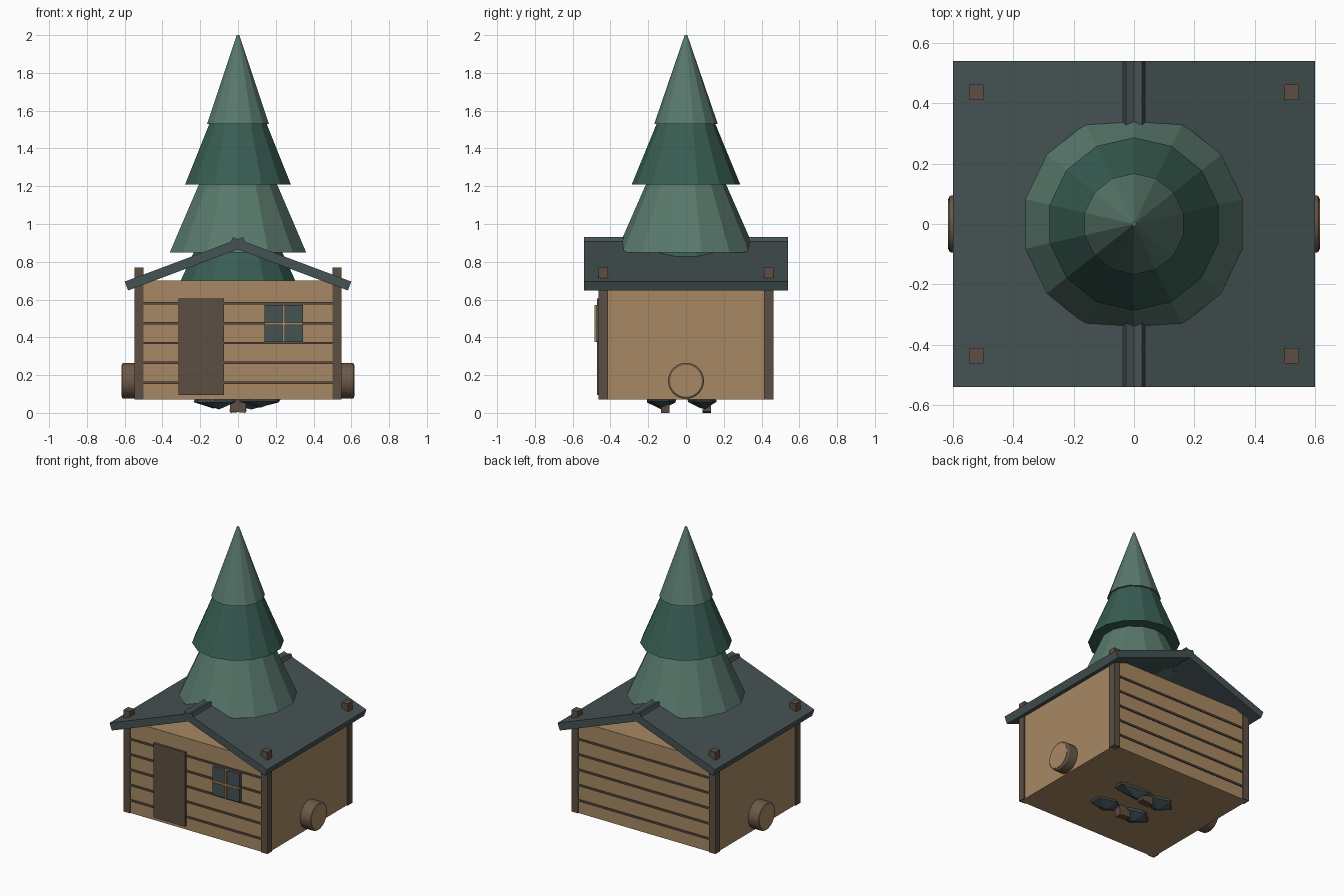
import bpy, bmesh, math, random
from mathutils import Vector

if "Cube" in bpy.data.objects:
    bpy.data.objects.remove(bpy.data.objects["Cube"])

random.seed(4)


def material(name, rgb):
    m = bpy.data.materials.new(name)
    m.diffuse_color = (*rgb, 1)
    m.use_nodes = True
    m.node_tree.nodes["Principled BSDF"].inputs["Base Color"].default_value = m.diffuse_color
    return m


TAN = material("tan_wood", (0.39, 0.25, 0.125))
BROWN = material("dark_wood", (0.11, 0.078, 0.055))
BARK = material("bark", (0.15, 0.10, 0.065))
SLATE = material("slate", (0.06, 0.085, 0.088))
LIGHT = material("light_needles", (0.10, 0.19, 0.15))
DARK = material("dark_needles", (0.04, 0.11, 0.085))


def finish(bm, name, mat):
    bmesh.ops.recalc_face_normals(bm, faces=bm.faces)
    mesh = bpy.data.meshes.new(name)
    bm.to_mesh(mesh)
    bm.free()
    ob = bpy.data.objects.new(name, mesh)
    bpy.context.collection.objects.link(ob)
    mesh.materials.append(mat)
    return ob


def box(name, lo, hi, mat):
    lo, hi = Vector(lo), Vector(hi)
    bm = bmesh.new()
    bmesh.ops.create_cube(bm, size=1)
    for v in bm.verts:
        v.co = Vector([c * s for c, s in zip(v.co, hi - lo)]) + (lo + hi) / 2
    return finish(bm, name, mat)


def cone(name, r1, r2, z1, z2, mat, sides=14):
    # a corner of each tier lies on the y axis
    bm = bmesh.new()
    rings = [[bm.verts.new((r * math.sin(2 * math.pi * i / sides),
                            r * math.cos(2 * math.pi * i / sides), z))
              for i in range(sides)] for r, z in ((r1, z1), (r2, z2))]
    a, b = rings
    for i in range(sides):
        j = (i + 1) % sides
        bm.faces.new((a[i], a[j], b[j], b[i]))
    bm.faces.new(a)
    bm.faces.new(b)
    return finish(bm, name, mat)


def extrude_y(name, profile, y1, y2, mat):
    bm = bmesh.new()
    f = bm.faces.new([bm.verts.new((x, y1, z)) for x, z in profile])
    ext = bmesh.ops.extrude_face_region(bm, geom=[f])
    bmesh.ops.translate(bm, vec=(0, y2 - y1, 0),
                        verts=[g for g in ext["geom"] if isinstance(g, bmesh.types.BMVert)])
    return finish(bm, name, mat)


def log_part(name, r, x1, x2, mat, bevel):
    bpy.ops.mesh.primitive_cylinder_add(vertices=32, radius=r, depth=abs(x2 - x1),
                                        location=((x1 + x2) / 2, 0, 0.17),
                                        rotation=(0, math.pi / 2, 0))
    ob = bpy.context.object
    ob.name = name
    ob.data.materials.append(mat)
    if bevel:
        mod = ob.modifiers.new("rounded_rim", "BEVEL")
        mod.width, mod.segments = bevel, 2
    bpy.ops.object.shade_smooth_by_angle()


# cabin body and corner posts
box("cabin_walls", (-0.54, -0.455, 0.07), (0.54, 0.455, 0.70), TAN)
for sx in (-1, 1):
    for sy in (-1, 1):
        xs, ys = sorted((sx * 0.50, sx * 0.548)), sorted((sy * 0.412, sy * 0.462))
        box("corner_post", (xs[0], ys[0], 0.07), (xs[1], ys[1], 0.77), BROWN)

# plank seams on front and back
for i in range(5):
    z = 0.16 + i * 0.105
    for y in (-0.457, 0.457):
        box("plank_seam", (-0.5, y - 0.006, z - 0.006), (0.5, y + 0.006, z + 0.006), BROWN)

# door and window
box("door", (-0.315, -0.47, 0.095), (-0.073, -0.44, 0.605), BROWN)
box("window_glass", (0.14, -0.475, 0.375), (0.345, -0.44, 0.57), SLATE)
box("window_bar_vertical", (0.236, -0.485, 0.375), (0.249, -0.45, 0.57), TAN)
box("window_bar_horizontal", (0.14, -0.485, 0.466), (0.345, -0.45, 0.479), TAN)

# two roof panels crossing at the ridge
panel = [(-0.027, 0.93), (0.6, 0.695), (0.582, 0.648), (-0.045, 0.883)]
for s in (-1, 1):
    extrude_y("roof_panel", [(s * x, z) for x, z in panel], -0.54, 0.54, SLATE)

# tree tiers rising through the roof
cone("tree_tier_lowest", 0.41, 0.17, 0.49, 1.0, DARK)
cone("tree_tier_lower", 0.37, 0.19, 0.85, 1.26, LIGHT)
cone("tree_tier_upper", 0.287, 0.135, 1.21, 1.58, DARK)
cone("tree_tier_top", 0.168, 0.007, 1.53, 2.0, LIGHT)

# cut logs on the side walls
for s in (-1, 1):
    log_part("log_bark", 0.095, s * 0.50, s * 0.614, BARK, 0.008)
    log_part("log_end", 0.084, s * 0.55, s * 0.617, TAN, 0)

# stones and wooden pegs under the floor
for x, y, sx, sy, h in ((0.07, 0.10, 0.21, 0.075, 0.07), (-0.13, 0.08, 0.11, 0.09, 0.065),
                        (-0.10, -0.13, 0.13, 0.09, 0.07), (0.12, -0.13, 0.12, 0.08, 0.06)):
    bm = bmesh.new()
    bmesh.ops.create_icosphere(bm, subdivisions=1, radius=1)
    for v in bm.verts:
        k = random.uniform(0.85, 1.1)
        v.co = Vector((x + v.co.x * sx * k, y + v.co.y * sy * k, 0.085 + v.co.z * h * 0.95))
    finish(bm, "under_stone", SLATE)
for y, tilt in ((-0.11, 0.1), (0.11, -0.1)):
    peg = box("under_peg", (-0.042, -0.023, -0.028), (0.042, 0.023, 0.04), BROWN)
    peg.location = (0, y, 0.032)
    peg.rotation_euler = (0, tilt, 0)
